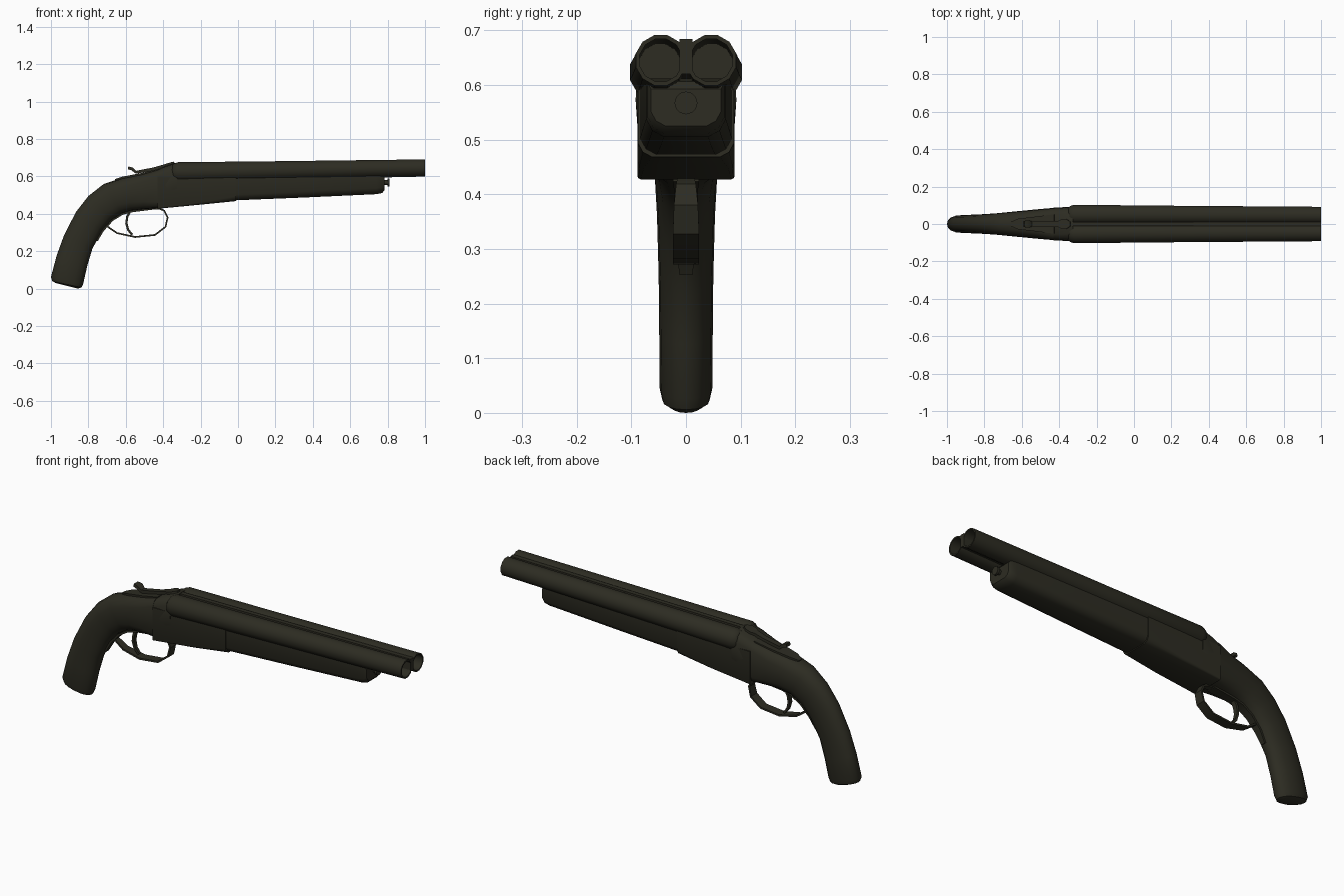
import bpy, bmesh, math
from mathutils import Vector

metal = bpy.data.materials.new("dark_olive_gunmetal")
metal.diffuse_color = (0.026, 0.025, 0.016, 1)


def loft(name, rings, angle=35):
    """Skin a list of equal-length closed rings and cap both ends."""
    bm = bmesh.new()
    vr = [[bm.verts.new(p) for p in ring] for ring in rings]
    n = len(vr[0])
    for a, b in zip(vr, vr[1:]):
        for i in range(n):
            j = (i + 1) % n
            bm.faces.new((a[i], a[j], b[j], b[i]))
    bm.faces.new(vr[0])
    bm.faces.new(vr[-1])
    bmesh.ops.recalc_face_normals(bm, faces=bm.faces)
    me = bpy.data.meshes.new(name)
    bm.to_mesh(me)
    bm.free()
    me.materials.append(metal)
    ob = bpy.data.objects.new(name, me)
    bpy.context.collection.objects.link(ob)
    bpy.ops.object.select_all(action='DESELECT')
    ob.select_set(True)
    bpy.context.view_layer.objects.active = ob
    bpy.ops.object.shade_smooth_by_angle(angle=math.radians(angle))
    return ob


def oval(outer, inner, w, n=2.0, sides=16):
    """Superellipse section between two x-z points, half width w in y."""
    o, i = Vector((outer[0], 0, outer[1])), Vector((inner[0], 0, inner[1]))
    c, d = (o + i) / 2, (o - i) / 2
    ring = []
    for k in range(sides):
        a = 2 * math.pi * k / sides
        cs, sn = math.cos(a), math.sin(a)
        p = c + d * math.copysign(abs(cs) ** (2 / n), cs)
        p.y = w * math.copysign(abs(sn) ** (2 / n), sn)
        ring.append(p)
    return ring


def ribbon(name, pts, t):
    """Flat strip along (x, z, half width) points with thickness t."""
    rings = []
    for k, (x, z, w) in enumerate(pts):
        a, b = pts[max(k - 1, 0)], pts[min(k + 1, len(pts) - 1)]
        d = Vector((b[0] - a[0], b[1] - a[1])).normalized()
        nx, nz = -d.y * t / 2, d.x * t / 2
        rings.append([(x + nx, -w, z + nz), (x + nx, w, z + nz),
                      (x - nx, w, z - nz), (x - nx, -w, z - nz)])
    return loft(name, rings)


def trough(x, w, bottom, top, ch):
    """Square-topped section with chamfered lower corners."""
    return [(x, -w, top), (x, -w, bottom + ch), (x, -w + ch * .35, bottom + ch * .35),
            (x, -w + ch, bottom), (x, w - ch, bottom), (x, w - ch * .35, bottom + ch * .35),
            (x, w, bottom + ch), (x, w, top)]


def tube(name, side, prof, sides=12):
    """Lathe of (x, radius) rings along the gently rising barrel axis."""
    rings = []
    for x, r in prof:
        f = (x + 0.33) / 1.33
        cy, cz = side * (0.050 - 0.004 * f), 0.623 + 0.022 * f
        rings.append([(x, cy + r * math.cos((k + .5) * 2 * math.pi / sides),
                       cz + r * math.sin((k + .5) * 2 * math.pi / sides)) for k in range(sides)])
    return loft(name, rings, 40)


# Pistol grip flowing into the rear of the receiver
loft("grip_and_receiver", [
    oval((-0.975, 0.030), (-0.855, 0.000), 0.030),
    oval((-0.993, 0.040), (-0.837, 0.006), 0.043, 2.2),
    oval((-1.000, 0.062), (-0.828, 0.025), 0.048, 2.3),
    oval((-0.970, 0.175), (-0.805, 0.125), 0.049, 2.3),
    oval((-0.930, 0.286), (-0.778, 0.215), 0.050, 2.3),
    oval((-0.866, 0.410), (-0.725, 0.310), 0.053, 2.3),
    oval((-0.800, 0.495), (-0.675, 0.368), 0.057, 2.3),
    oval((-0.717, 0.560), (-0.620, 0.402), 0.064, 2.4),
    oval((-0.620, 0.592), (-0.570, 0.415), 0.071, 2.6),
    oval((-0.520, 0.612), (-0.505, 0.423), 0.079, 3.2),
    oval((-0.430, 0.636), (-0.430, 0.430), 0.086, 5.0),
], 40)

# Standing breech, rising to the barrels
loft("breech_block", [
    oval((-0.430, 0.637), (-0.430, 0.45), 0.087, 4),
    oval((-0.390, 0.655), (-0.390, 0.45), 0.089, 4),
    oval((-0.350, 0.669), (-0.350, 0.47), 0.092, 3.5),
    oval((-0.325, 0.672), (-0.325, 0.48), 0.092, 3.5),
])

# Action frame and fore-end below the barrels
loft("action_frame", [trough(-0.430, 0.089, 0.427, 0.600, 0.006),
                      trough(-0.200, 0.089, 0.449, 0.602, 0.012),
                      trough(-0.010, 0.088, 0.468, 0.604, 0.026)])
loft("fore_end", [trough(-0.020, 0.084, 0.472, 0.604, 0.030),
                  trough(0.350, 0.079, 0.487, 0.608, 0.032),
                  trough(0.740, 0.073, 0.505, 0.612, 0.032),
                  trough(0.770, 0.070, 0.511, 0.606, 0.030),
                  trough(0.783, 0.064, 0.525, 0.592, 0.026)])

# Fore-end latch pin
loft("latch_pin", [[(x, r * math.cos(k * math.pi / 6), 0.567 + r * math.sin(k * math.pi / 6))
                    for k in range(12)]
                   for x, r in ((0.77, 0.013), (0.798, 0.013), (0.798, 0.021), (0.81, 0.021))])

# Twin hollow barrels and the rib between them
for side, label in ((-1, "left"), (1, "right")):
    tube(label + "_barrel", side, [(-0.352, 0.036), (-0.343, 0.047), (-0.320, 0.0545),
                                   (0.2, 0.051), (1.0, 0.0475), (1.0, 0.040), (0.5, 0.039)])
loft("barrel_rib", [[(x, -0.012, b), (x, 0.012, b), (x, 0.012, t), (x, -0.012, t)]
                    for x, b, t in ((-0.34, 0.59, 0.670), (1.0, 0.620, 0.684))])

# Top tang and opening lever with raised thumb piece
ribbon("top_tang", [(-0.655, 0.578, 0.012), (-0.620, 0.590, 0.028),
                    (-0.520, 0.609, 0.040), (-0.425, 0.632, 0.052)], 0.016)
ribbon("top_lever", [(-0.588, 0.645, 0.016), (-0.568, 0.641, 0.020), (-0.545, 0.622, 0.014),
                     (-0.450, 0.640, 0.015), (-0.405, 0.653, 0.016), (-0.385, 0.659, 0.026),
                     (-0.360, 0.667, 0.026), (-0.340, 0.671, 0.012)], 0.016)

# Trigger guard, lower tang and trigger
ribbon("trigger_guard", [(-0.715, 0.335, 0.014), (-0.695, 0.330, 0.016), (-0.647, 0.297, 0.020),
                         (-0.550, 0.276, 0.024), (-0.444, 0.287, 0.024), (-0.388, 0.330, 0.024),
                         (-0.376, 0.380, 0.022), (-0.394, 0.416, 0.018), (-0.420, 0.428, 0.015),
                         (-0.480, 0.428, 0.014)], 0.009)
ribbon("lower_tang", [(-0.755, 0.255, 0.012), (-0.722, 0.311, 0.018), (-0.672, 0.366, 0.020),
                      (-0.617, 0.400, 0.022), (-0.568, 0.413, 0.022), (-0.450, 0.428, 0.024)], 0.010)
ribbon("trigger", [(-0.570, 0.425, 0.012), (-0.592, 0.385, 0.012), (-0.597, 0.350, 0.011),
                   (-0.588, 0.315, 0.009), (-0.566, 0.288, 0.007)], 0.012)
